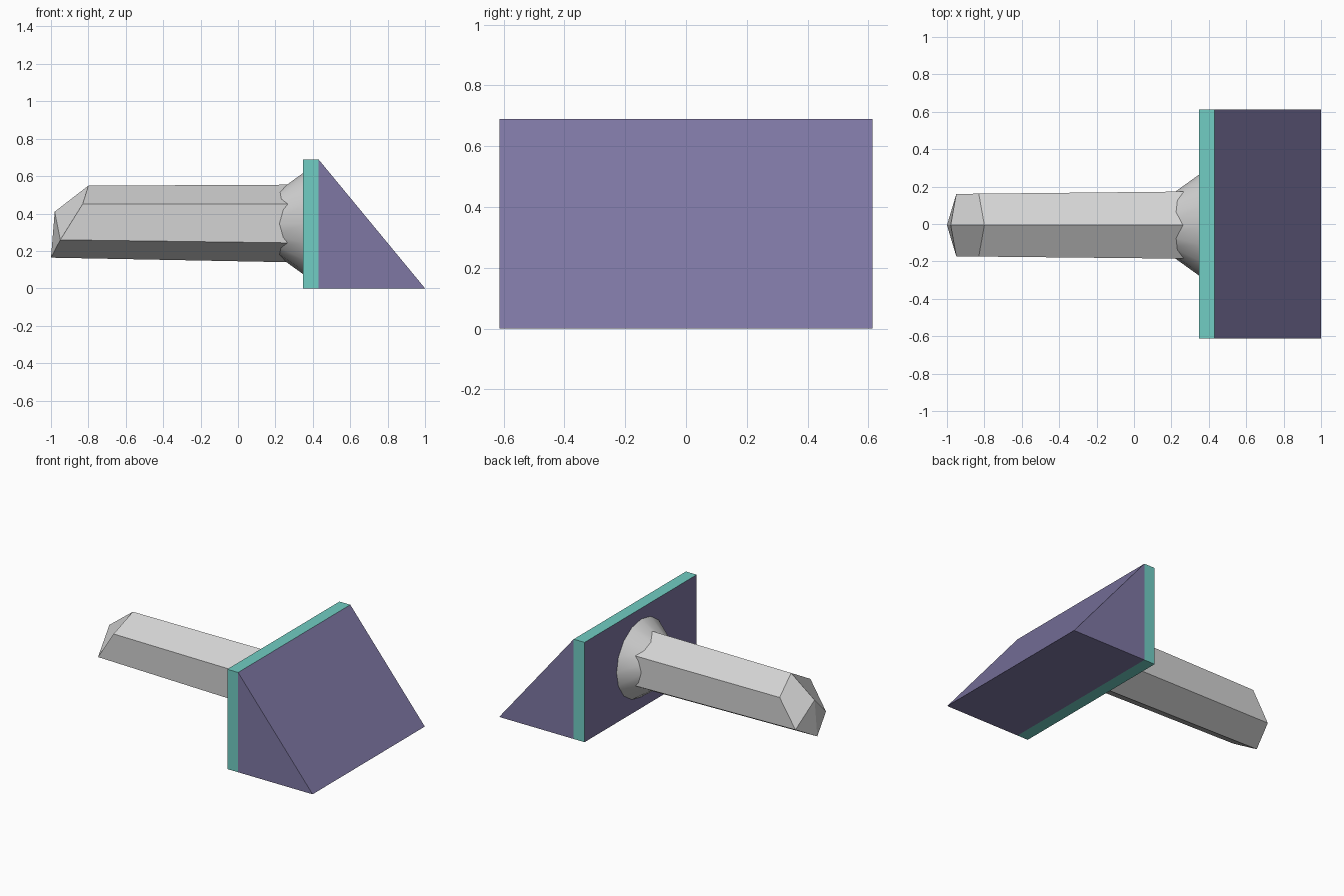
import bpy, bmesh, math

cube = bpy.data.objects.get("Cube")
if cube:
    bpy.data.objects.remove(cube, do_unlink=True)


def material(name, rgb):
    m = bpy.data.materials.new(name)
    m.use_nodes = True
    color = (*rgb, 1.0)
    m.diffuse_color = color
    m.node_tree.nodes["Principled BSDF"].inputs["Base Color"].default_value = color
    return m


purple = material("muted purple", (0.21, 0.185, 0.37))
teal = material("teal", (0.165, 0.61, 0.546))
grey = material("light grey", (0.65, 0.65, 0.65))


def finish(name, bm, *mats):
    bmesh.ops.recalc_face_normals(bm, faces=bm.faces)
    mesh = bpy.data.meshes.new(name)
    bm.to_mesh(mesh)
    bm.free()
    for m in mats:
        mesh.materials.append(m)
    obj = bpy.data.objects.new(name, mesh)
    bpy.context.collection.objects.link(obj)
    return obj


def prism(profile, half_width):
    """Sweep an x-z profile across the width."""
    bm = bmesh.new()
    front, back = ([bm.verts.new((x, y, z)) for x, z in profile]
                   for y in (-half_width, half_width))
    bm.faces.new(front)
    bm.faces.new(back[::-1])
    n = len(profile)
    for i in range(n):
        j = (i + 1) % n
        bm.faces.new((front[i], front[j], back[j], back[i]))
    return bm


WIDTH = 0.613
HEIGHT = 0.69
PLATE, JOINT = 0.347, 0.43

# Sloping wedge
finish("wedge", prism([(JOINT, 0), (1, 0), (JOINT, HEIGHT)], WIDTH), purple)

# Backing plate: teal rim, purple on the face toward the shaft
bm = prism([(PLATE, 0), (JOINT, 0), (JOINT, HEIGHT), (PLATE, HEIGHT)], WIDTH)
bmesh.ops.recalc_face_normals(bm, faces=bm.faces)
for f in bm.faces:
    f.material_index = 1 if abs(f.normal.x) > 0.9 else 0
finish("backing_plate", bm, teal, purple)

# Hexagonal shaft, slightly tapered, with a slanted tip
AXIS_Y = -0.006


def hex_point(x, k):
    t = (x + 1) / 1.25
    r = 0.192 + 0.015 * t
    a = math.radians(60 * k)
    return (x, AXIS_Y + r * math.sin(a), 0.356 - 0.009 * t + r * math.cos(a))


bm = bmesh.new()
tip_x = [-0.8, -0.83, -0.95, -1.0, -0.95, -0.83]
tip = [bm.verts.new(hex_point(x, k)) for k, x in enumerate(tip_x)]
root = [bm.verts.new(hex_point(0.36, k)) for k in range(6)]
apex = bm.verts.new((-0.98, AXIS_Y, 0.41))
for i in range(6):
    j = (i + 1) % 6
    bm.faces.new((tip[i], tip[j], root[j], root[i]))
bm.faces.new(root)
for a, b in ((1, 2), (5, 4)):
    bm.faces.new((tip[0], tip[a], tip[b], apex))
    bm.faces.new((tip[b], tip[3], apex))
finish("shaft", bm, grey)

# Flared collar where the shaft meets the plate
bm = bmesh.new()
bmesh.ops.create_cone(bm, cap_ends=True, segments=16, radius1=0.165,
                      radius2=0.273, depth=0.15)
collar = finish("collar", bm, grey)
collar.rotation_euler = (0, math.radians(90), 0)
collar.location = (0.277, AXIS_Y, 0.346)
bpy.context.view_layer.objects.active = collar
collar.select_set(True)
bpy.ops.object.shade_smooth_by_angle(angle=math.radians(35))
